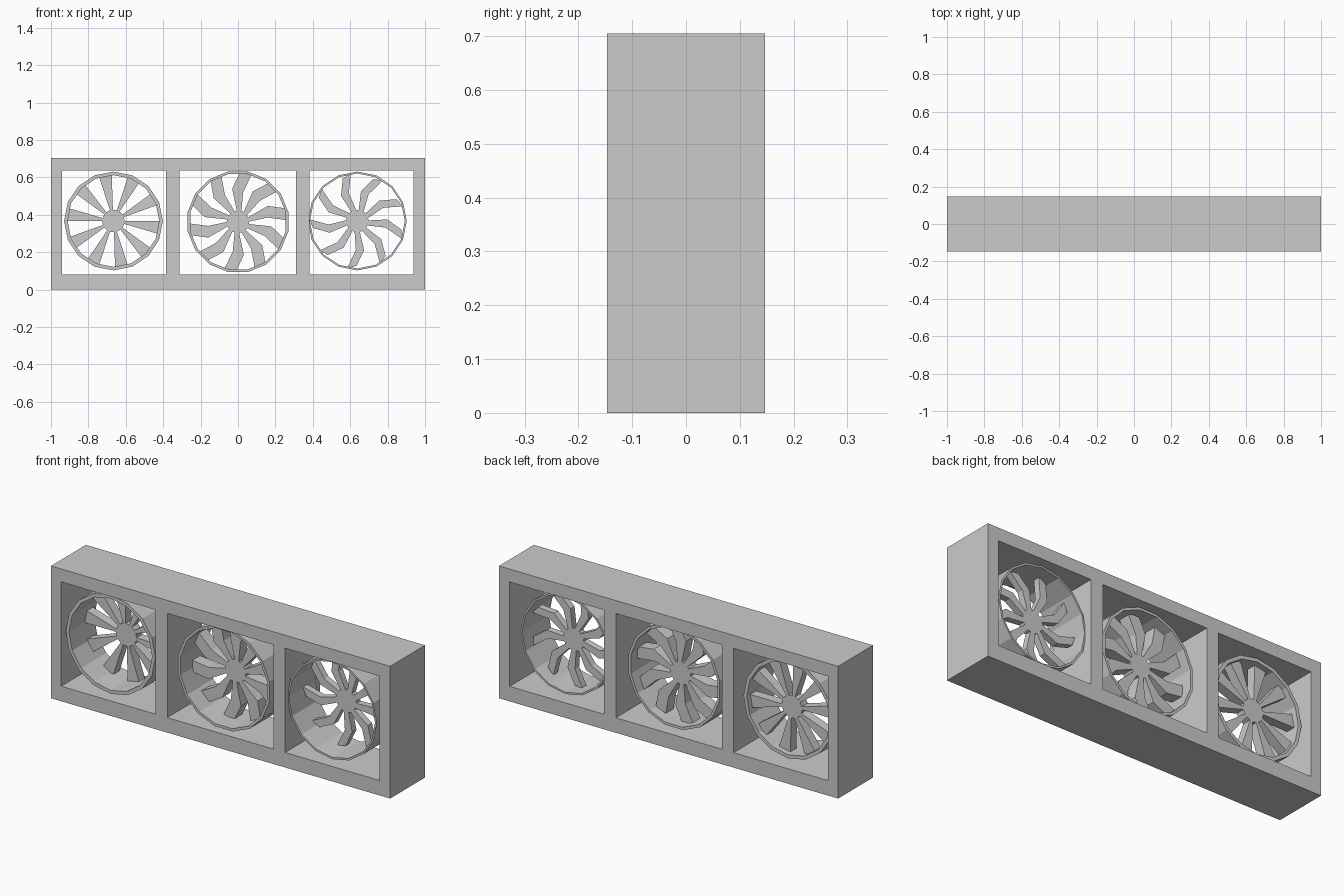
import bpy
import bmesh
from math import sin, cos, radians, tau

cube = bpy.data.objects.get("Cube")
if cube:
    bpy.data.objects.remove(cube)

grey = bpy.data.materials.new("plain_grey")
grey.use_nodes = True
COLOR = (0.6, 0.6, 0.6, 1)
grey.diffuse_color = COLOR
grey.node_tree.nodes["Principled BSDF"].inputs["Base Color"].default_value = COLOR


def finish(bm, name, location=(0, 0, 0)):
    """Turn a bmesh into a named grey object."""
    bmesh.ops.recalc_face_normals(bm, faces=bm.faces)
    mesh = bpy.data.meshes.new(name)
    bm.to_mesh(mesh)
    bm.free()
    mesh.materials.append(grey)
    obj = bpy.data.objects.new(name, mesh)
    obj.location = location
    bpy.context.collection.objects.link(obj)
    return obj


def extrude_back(bm, faces, depth):
    """Extrude flat faces along +y into a solid."""
    result = bmesh.ops.extrude_face_region(bm, geom=faces, use_keep_orig=True)
    moved = [v for v in result["geom"] if isinstance(v, bmesh.types.BMVert)]
    bmesh.ops.translate(bm, verts=moved, vec=(0, depth, 0))


def polar(radius, degrees, y):
    a = radians(degrees)
    return (radius * cos(a), y, radius * sin(a))


# Frame: a slab with three rectangular openings
HALF_DEPTH = 0.147
xs = [-1, -0.94, -0.384, -0.314, 0.311, 0.381, 0.937, 1]
zs = [0, 0.08, 0.636, 0.705]
bm = bmesh.new()
grid = [[bm.verts.new((x, -HALF_DEPTH, z)) for z in zs] for x in xs]
panels = []
for i in range(len(xs) - 1):
    for j in range(len(zs) - 1):
        if j == 1 and i % 2 == 1:
            continue
        panels.append(bm.faces.new((grid[i][j], grid[i + 1][j],
                                    grid[i + 1][j + 1], grid[i][j + 1])))
extrude_back(bm, panels, 2 * HALF_DEPTH)
finish(bm, "frame")


def shroud(name, location, outer, inner, front, back, sides=16, turn=0):
    """Open polygonal tube around a rotor."""
    bm = bmesh.new()
    corners = [(outer, front), (outer, back), (inner, back), (inner, front)]
    loops = [[bm.verts.new(polar(r, turn + 360 * k / sides, y))
              for k in range(sides)] for r, y in corners]
    for c in range(4):
        a, b = loops[c], loops[(c + 1) % 4]
        for k in range(sides):
            n = (k + 1) % sides
            bm.faces.new((a[k], a[n], b[n], b[k]))
    finish(bm, name, location)


def rotor(name, location, outline, count, phase, front, back, hub=0.06):
    """Round hub with flat blades; the outline is (radius, degrees)."""
    bm = bmesh.new()
    hub_sides = 2 * count
    shapes = [[(hub, phase + 360 * k / hub_sides) for k in range(hub_sides)]]
    for k in range(count):
        turn = phase + 360 * k / count
        shapes.append([(r, a + turn) for r, a in outline])
    for shape in shapes:
        verts = [bm.verts.new(polar(r, a, front)) for r, a in shape]
        extrude_back(bm, [bm.faces.new(verts)], back - front)
    finish(bm, name, location)


# Right fan: straight wedge blades
right_at = (-0.666, 0, 0.367)
shroud("right_shroud", right_at, 0.264, 0.245, -0.122, 0.09)
wedge = [(0.057, -15), (0.245, -16), (0.247, -8), (0.245, 0), (0.057, 0)]
rotor("right_rotor", right_at, wedge, 10, 0, 0.01, 0.06)

# Middle fan: broad bent blades
middle_at = (0, 0, 0.363)
shroud("middle_shroud", middle_at, 0.274, 0.26, -0.12, 0.1, turn=11.25)
broad = [(0.057, -8), (0.16, 0), (0.26, -6), (0.262, 8), (0.18, 20), (0.057, 16)]
rotor("middle_rotor", middle_at, broad, 10, 8, -0.02, 0.045)

# Left fan: slim bent blades with pointed tips
left_at = (0.638, 0, 0.367)
shroud("left_shroud", left_at, 0.264, 0.254, -0.12, 0.105)
slim = [(0.057, -12), (0.155, 0), (0.256, -9), (0.24, 2), (0.16, 16), (0.057, 16)]
rotor("left_rotor", left_at, slim, 9, 27, 0, 0.035)
